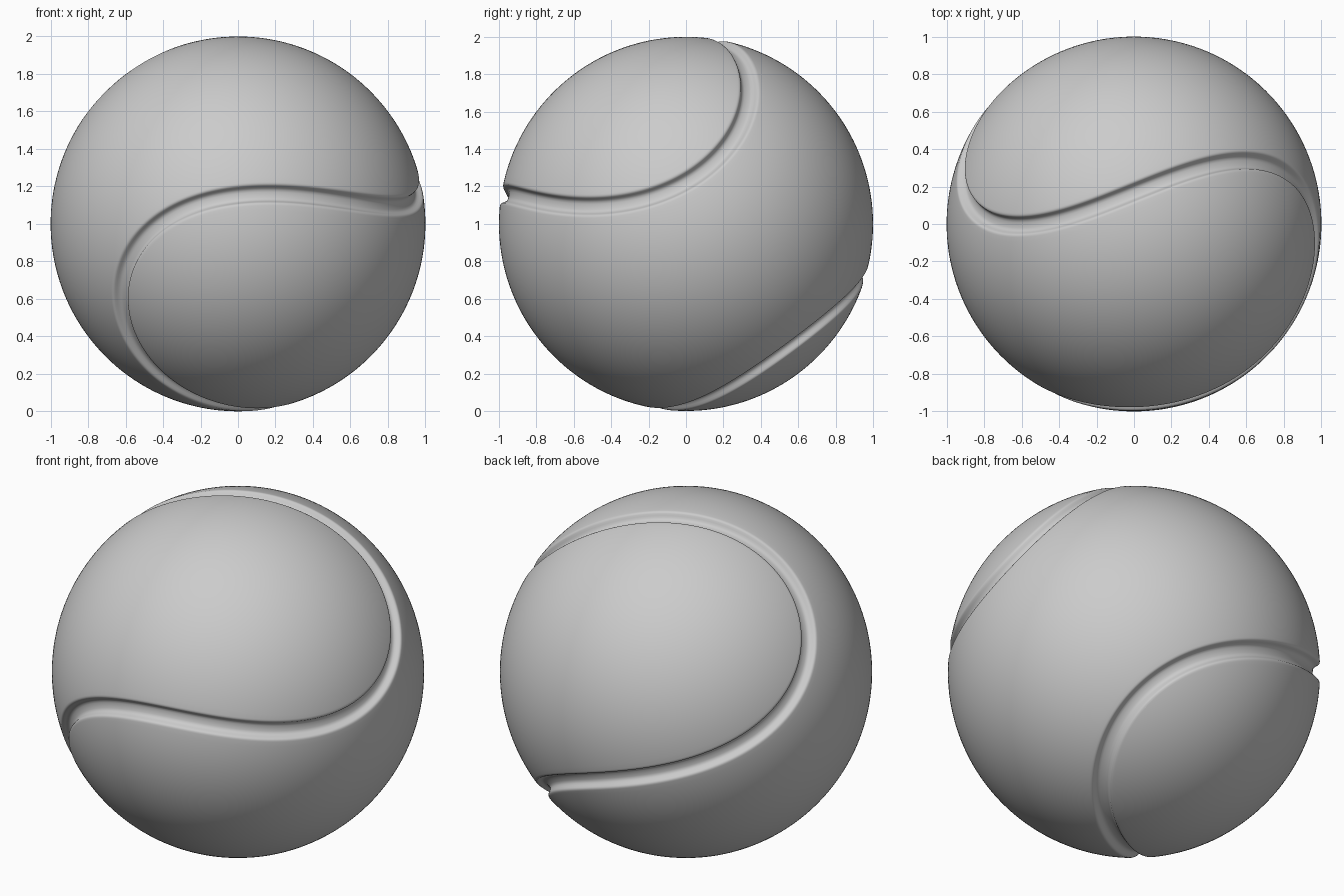
import bpy, bmesh
from math import sin, cos, radians, pi
from mathutils import Vector

if "Cube" in bpy.data.objects:
    bpy.data.objects.remove(bpy.data.objects["Cube"])

# Seam frame: w = waist of one panel, m1 / m2 = mirror-plane normals
w = Vector((0.877, 0.436, -0.197)).normalized()
m1 = Vector((0.249, -0.770, -0.586))
m1 = (m1 - w * m1.dot(w)).normalized()
m2 = -w.cross(m1)
u, v = (m1 + m2).normalized(), (m2 - m1).normalized()
A, B, C = 0.786, 0.214, 2 * (0.786 * 0.214) ** 0.5
N, K = 360, 48
CENTRE = Vector((0, 0, 1))


def seam(deg):
    t = radians(deg)
    return (u * (A * cos(t) + B * cos(3 * t)) + v * (A * sin(t) - B * sin(3 * t))
            + w * (C * sin(2 * t))).normalized()


bm = bmesh.new()


def add(p):
    return bm.verts.new(p + CENTRE)


def quad(*vs):
    vs = list(dict.fromkeys(vs))
    if len(vs) > 2:
        bm.faces.new(vs)


# Groove: rounded channel swept along the closed seam
half = [(0.0, 0.04), (0.015, 0.039), (0.026, 0.036), (0.034, 0.029), (0.040, 0.019),
        (0.045, 0.009), (0.050, 0.003), (0.057, 0.0005), (0.064, 0.0)]
profile = [(-d, h) for d, h in reversed(half[1:])] + half
rings = [[] for _ in profile]
edge_dirs = {0: [], len(profile) - 1: []}
for i in range(N):
    p = seam(i)
    side = p.cross((seam(i + 0.1) - seam(i - 0.1)).normalized()).normalized()
    for k, (d, h) in enumerate(profile):
        q = p * cos(d) + side * sin(d)
        rings[k].append(add(q * (1 - h)))
        if k in edge_dirs:
            edge_dirs[k].append(q)
for r0, r1 in zip(rings, rings[1:]):
    for i in range(N):
        j = (i + 1) % N
        quad(r0[i], r0[j], r1[j], r1[i])


# Panels: each dumbbell cover spans between mirrored seam points
def panel(k, start, mirror_sum):
    ring, dirs = rings[k], edge_dirs[k]
    rows = []
    for s in range(N // 2 + 1):
        i = (start + s) % N
        j = (mirror_sum - start - s) % N
        if i == j:
            rows.append([ring[i]] * (K + 1))
            continue
        a, b = dirs[i], dirs[j]
        ang = a.angle(b)
        row = [ring[i]]
        for n in range(1, K):
            f = n / K
            q = (a * sin((1 - f) * ang) + b * sin(f * ang)) / sin(ang)
            row.append(add(q.normalized()))
        rows.append(row + [ring[j]])
    for r0, r1 in zip(rows, rows[1:]):
        for n in range(K):
            quad(r0[n], r0[n + 1], r1[n + 1], r1[n])


panel(0, -45, 270)
panel(len(profile) - 1, 45, 90)

bmesh.ops.recalc_face_normals(bm, faces=bm.faces[:])
for f in bm.faces:
    f.smooth = True
mesh = bpy.data.meshes.new("ball")
bm.to_mesh(mesh)
bm.free()
ball = bpy.data.objects.new("ball", mesh)
bpy.context.collection.objects.link(ball)
